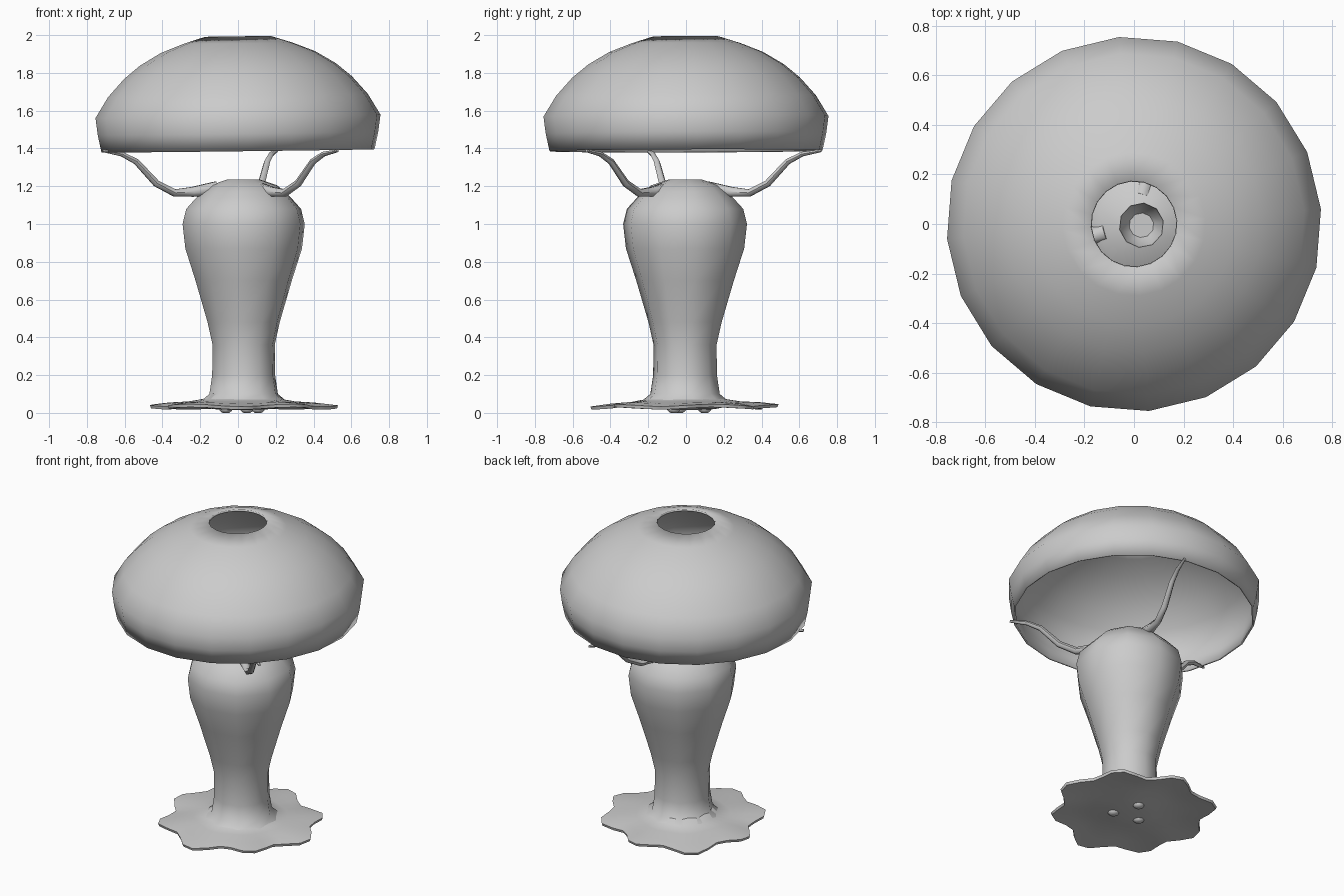
import bpy, bmesh
from math import sin, cos, pi, radians
from mathutils import Vector

if "Cube" in bpy.data.objects:
    bpy.data.objects.remove(bpy.data.objects["Cube"])

# One plain grey
grey = bpy.data.materials.new("plain_grey")
grey.use_nodes = True
colour = (0.6, 0.6, 0.6, 1)
grey.diffuse_color = colour
grey.node_tree.nodes["Principled BSDF"].inputs["Base Color"].default_value = colour


def finish(name, bm, angle):
    bmesh.ops.recalc_face_normals(bm, faces=bm.faces)
    mesh = bpy.data.meshes.new(name)
    bm.to_mesh(mesh)
    bm.free()
    obj = bpy.data.objects.new(name, mesh)
    bpy.context.collection.objects.link(obj)
    mesh.materials.append(grey)
    bpy.ops.object.select_all(action="DESELECT")
    obj.select_set(True)
    bpy.context.view_layer.objects.active = obj
    bpy.ops.object.shade_smooth_by_angle(angle=radians(angle))
    return obj


def loft(name, rings, caps=(False, False), angle=40):
    """Skin a list of equally sized rings of points."""
    bm = bmesh.new()
    loops = [[bm.verts.new(p) for p in ring] for ring in rings]
    n = len(loops[0])
    for a, b in zip(loops, loops[1:]):
        for i in range(n):
            j = (i + 1) % n
            bm.faces.new((a[i], a[j], b[j], b[i]))
    if caps[0]:
        bm.faces.new(loops[0])
    if caps[1]:
        bm.faces.new(loops[-1])
    return finish(name, bm, angle)


def circle(r, z, n, cx=0, cy=0, turn=0):
    return [Vector((cx + r * cos(2 * pi * i / n + turn),
                    cy + r * sin(2 * pi * i / n + turn), z)) for i in range(n)]


# Domed shade, open at top and bottom, very slightly tilted
dome = [(0.725, 1.387), (0.745, 1.48), (0.757, 1.57), (0.69, 1.68), (0.605, 1.775),
        (0.52, 1.845), (0.41, 1.91), (0.29, 1.957), (0.175, 1.993)]
rings = [circle(r, z, 20, turn=0.08) for r, z in dome]
for p in (p for ring in rings for p in ring):
    p.z += 0.012 * p.x + 0.003 * p.y
shade = loft("shade", rings, angle=60)
wall = shade.modifiers.new("wall", "SOLIDIFY")
wall.thickness = 0.012
wall.offset = -1

# Vase-shaped body, drifting slightly sideways, with a cup sunk in its top
vase = [(0.24, 0.055), (0.185, 0.1), (0.17, 0.2), (0.168, 0.36), (0.195, 0.48),
        (0.26, 0.7), (0.315, 0.87), (0.33, 1.0), (0.31, 1.08), (0.255, 1.14),
        (0.225, 1.17), (0.18, 1.205), (0.09, 1.235), (0.085, 1.19), (0.05, 1.14)]
loft("body", [circle(r, z, 10, 0.03, -0.005, 0.2) for r, z in vase], (False, True), 50)

# Three curved arms reaching up to the shade rim
path = [(0.12, 1.19), (0.25, 1.17), (0.35, 1.165), (0.45, 1.215),
        (0.56, 1.33), (0.64, 1.37), (0.745, 1.388)]
thick = [0.04, 0.03, 0.022, 0.02, 0.017, 0.014, 0.008]
for name, degrees in (("back_arm", 74), ("right_arm", 196), ("front_left_arm", 315)):
    a = radians(degrees)
    out, side, up = Vector((cos(a), sin(a), 0)), Vector((-sin(a), cos(a), 0)), Vector((0, 0, 1))
    rings = []
    for i, ((r, z), t) in enumerate(zip(path, thick)):
        before, after = path[max(i - 1, 0)], path[min(i + 1, len(path) - 1)]
        along = (out * (after[0] - before[0]) + up * (after[1] - before[1])).normalized()
        normal = along.cross(side)
        rings.append([out * r + up * z + t * (cos(k * pi / 3) * side + sin(k * pi / 3) * normal)
                      for k in range(6)])
    loft(name, rings, (True, True), 60)


# Lobed, leaf-like base: upper skin out to the rim, then the underside
def lobed(r, z, wave):
    ring = circle(1, 0, 40)
    for i, p in enumerate(ring):
        t = 2 * pi * i / 40
        k = r * (1 + wave * (cos(8 * t + 0.4) + 0.35 * sin(3 * t + 1)))
        p.x, p.y, p.z = k * p.x + 0.02, k * p.y, z + 0.07 * wave * sin(5 * t)
    return ring


leaf = [(0.16, 0.11, 0), (0.2, 0.075, 0), (0.28, 0.06, 0.02), (0.38, 0.052, 0.06),
        (0.46, 0.04, 0.09), (0.455, 0.024, 0.09), (0.36, 0.034, 0.06),
        (0.24, 0.036, 0.02), (0.15, 0.02, 0), (0.06, 0.014, 0)]
loft("leaf_base", [lobed(*step) for step in leaf], (True, True), 50)

# Small feet under the base
for i in range(3):
    a = radians(80 + 120 * i)
    cx, cy = 0.03 + 0.1 * cos(a), 0.1 * sin(a)
    foot = [(0.035, 0.03), (0.033, 0.012), (0.018, 0)]
    loft(f"foot_{i + 1}", [circle(r, z, 8, cx, cy) for r, z in foot], (True, True), 50)
